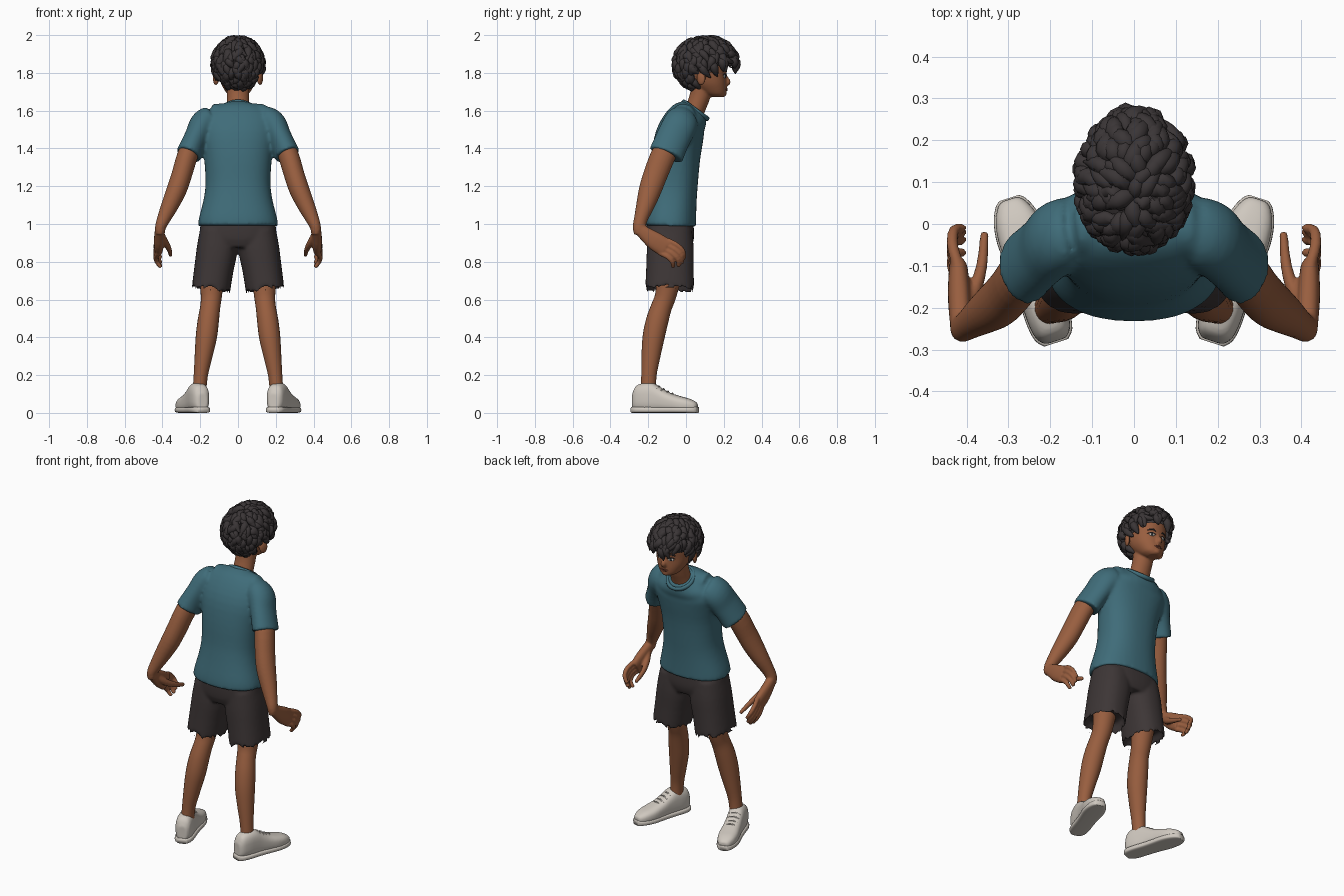
import bpy, bmesh, math, random
from mathutils import Vector, Matrix

if "Cube" in bpy.data.objects:
    bpy.data.objects.remove(bpy.data.objects["Cube"])

random.seed(4)


def material(name, r, g, b):
    m = bpy.data.materials.new(name)
    m.diffuse_color = [((c / 255 + 0.055) / 1.055) ** 2.4 for c in (r, g, b)] + [1]
    m.use_nodes = True
    m.node_tree.nodes["Principled BSDF"].inputs["Base Color"].default_value = m.diffuse_color
    return m


SKIN = material("brown skin", 152, 94, 63)
TEAL = material("teal cloth", 63, 108, 121)
DARK = material("charcoal cloth", 61, 54, 54)
HAIR = material("black hair", 58, 53, 54)
SHOE = material("off white", 207, 200, 191)
WHITE = material("eye white", 205, 198, 190)
IRIS = material("dark iris", 40, 45, 48)
LIP = material("lip brown", 128, 72, 55)


def spline(path, k):
    """Catmull-Rom resampling of a list of tuples."""
    p = [Vector(q) for q in path]
    p = [p[0]] + p + [p[-1]]
    out = []
    for i in range(1, len(p) - 2):
        a, b, c, d = p[i - 1:i + 3]
        for j in range(k):
            t = j / k
            out.append(0.5 * (2 * b + (c - a) * t + (2 * a - 5 * b + 4 * c - d) * t * t
                              + (3 * b - a - 3 * c + d) * t ** 3))
    return out + [p[-1]]


def tube(bm, path, n=24, p=2.0, k=3, axis=None, hollow=False):
    """Loft of (x, y, z, radius_a, radius_b) rings along a smooth path."""
    pts = spline(path, k)
    rings = []
    for i, q in enumerate(pts):
        c = Vector(q[:3])
        t = axis or (Vector(pts[min(i + 1, len(pts) - 1)][:3]) - Vector(pts[max(i - 1, 0)][:3])).normalized()
        ref = Vector((1, 0, 0)) if abs(t.x) < 0.97 else Vector((0, 1, 0))
        u = (ref - t * ref.dot(t)).normalized()
        v = t.cross(u)
        ring = []
        for j in range(n):
            a = 2 * math.pi * j / n
            ca, sa = math.cos(a), math.sin(a)
            ring.append(bm.verts.new(c + u * q[3] * math.copysign(abs(ca) ** (2 / p), ca)
                                     + v * q[4] * math.copysign(abs(sa) ** (2 / p), sa)))
        rings.append(ring)
    for r0, r1 in zip(rings, rings[1:]):
        for j in range(n):
            bm.faces.new((r0[j], r0[(j + 1) % n], r1[(j + 1) % n], r1[j]))
    bm.faces.new(rings[0][::-1])
    cap = bm.faces.new(rings[-1])
    if hollow:
        bm.normal_update()
        bmesh.ops.inset_individual(bm, faces=[cap], thickness=0.022)
        bmesh.ops.translate(bm, verts=cap.verts[:], vec=-t * 0.06)


def ball(bm, loc, radii, rot=None):
    m = Matrix.Translation(loc) @ (rot.to_matrix().to_4x4() if rot else Matrix()) @ Matrix.Diagonal((*radii, 1))
    bmesh.ops.create_uvsphere(bm, u_segments=20, v_segments=12, radius=1, matrix=m)


def finish(bm, name, mat, voxel=0, smooth=0):
    """Turn bmesh into an object; optionally fuse by voxels and soften."""
    bmesh.ops.recalc_face_normals(bm, faces=bm.faces[:])
    me = bpy.data.meshes.new(name)
    bm.to_mesh(me)
    bm.free()
    ob = bpy.data.objects.new(name, me)
    bpy.context.collection.objects.link(ob)
    if voxel:
        r = ob.modifiers.new("fuse", 'REMESH')
        r.mode, r.voxel_size = 'VOXEL', voxel
    if smooth:
        s = ob.modifiers.new("soften", 'SMOOTH')
        s.factor, s.iterations = 0.5, smooth
    if ob.modifiers:
        dg = bpy.context.evaluated_depsgraph_get()
        new = bpy.data.meshes.new_from_object(ob.evaluated_get(dg))
        ob.modifiers.clear()
        ob.data = new
    ob.data.materials.clear()
    ob.data.materials.append(mat)
    ob.data.polygons.foreach_set("use_smooth", [True] * len(ob.data.polygons))
    bpy.context.view_layer.update()
    return ob


# shirt: torso and sleeves fused
bm = bmesh.new()
tube(bm, [(0, .055, 1.612, .075, .062), (0, .045, 1.6, .1, .08), (0, .025, 1.575, .165, .1),
          (0, -.005, 1.535, .205, .115), (0, -.035, 1.46, .2, .128), (0, -.055, 1.35, .18, .13),
          (0, -.067, 1.22, .172, .13), (0, -.077, 1.13, .182, .134), (0, -.088, 1.03, .207, .142),
          (0, -.09, .99, .212, .143)], n=40, p=2.3)
for s in (-1, 1):
    tube(bm, [(s * .07, -.01, 1.555, .07, .085), (s * .15, -.02, 1.543, .075, .09),
              (s * .187, -.035, 1.518, .074, .093), (s * .215, -.062, 1.465, .066, .092),
              (s * .24, -.085, 1.415, .065, .092), (s * .262, -.106, 1.365, .068, .094)])
finish(bm, "shirt", TEAL, .01, 5)

# ribbed neckband
bm = bmesh.new()
band = [bm.verts.new((.079 * math.cos(a) + .011 * math.cos(b) * math.cos(a),
                      .077 * math.sin(a) + .011 * math.cos(b) * math.sin(a), .013 * math.sin(b)))
        for a in [i * math.pi / 18 for i in range(36)] for b in [j * math.pi / 4 for j in range(8)]]
for i in range(36):
    for j in range(8):
        i2, j2 = (i + 1) % 36, (j + 1) % 8
        bm.faces.new([band[q] for q in (i * 8 + j, i2 * 8 + j, i2 * 8 + j2, i * 8 + j2)])
bmesh.ops.transform(bm, verts=bm.verts[:], matrix=Matrix.Translation((0, .05, 1.602)) @ Matrix.Rotation(-.62, 4, 'X'))
finish(bm, "neckband", TEAL)

# shorts: pelvis and two open legs fused
bm = bmesh.new()
tube(bm, [(0, -.085, 1.03, .19, .122), (0, -.085, .98, .201, .126), (0, -.083, .92, .2, .125),
          (0, -.083, .875, .15, .11)], n=40, p=2.4)
for s in (-1, 1):
    tube(bm, [(s * .1, -.083, .97, .1, .115), (s * .11, -.083, .87, .108, .124), (s * .128, -.085, .76, .104, .126),
              (s * .145, -.087, .64, .102, .13)], n=32, p=2.3, hollow=True)
finish(bm, "shorts", DARK, .009, 4)

for s, side in ((-1, "left"), (1, "right")):
    # leg
    bm = bmesh.new()
    tube(bm, [(s * .138, -.085, .74, .068, .068), (s * .141, -.108, .62, .056, .056), (s * .147, -.13, .56, .053, .055),
              (s * .157, -.152, .49, .056, .059), (s * .168, -.172, .4, .056, .058), (s * .184, -.187, .29, .046, .049),
              (s * .198, -.197, .19, .037, .04), (s * .206, -.2, .08, .036, .042)])
    finish(bm, side + "_leg", SKIN)

    # arm, palm, four curled fingers and thumb fused
    bm = bmesh.new()
    tube(bm, [(s * .225, -.07, 1.46, .052, .06), (s * .268, -.122, 1.36, .055, .066), (s * .298, -.162, 1.26, .054, .064),
              (s * .325, -.19, 1.18, .053, .06), (s * .36, -.215, 1.1, .046, .049), (s * .392, -.238, 1.03, .036, .037),
              (s * .41, -.248, .985, .029, .034), (s * .413, -.243, .95, .026, .032)])
    tube(bm, [(s * .411, -.26, .985, .025, .03), (s * .415, -.225, .955, .026, .036), (s * .418, -.165, .91, .027, .049),
              (s * .42, -.105, .872, .022, .05)], p=2.4)
    for f, length in ((-1.5, .085), (-.5, .105), (.5, .11), (1.5, .105)):
        y, z = -.118 + f * .014, .88 + f * .022
        tube(bm, [(s * .421, y, z, .014, .014), (s * .434, y + length * .45, z - length * .22, .0135, .0135),
                  (s * .43, y + length * .78, z - length * .55, .0125, .0125),
                  (s * .407, y + length * .83, z - length * .9, .010, .010)], n=14)
    tube(bm, [(s * .408, -.215, .945, .018, .02), (s * .383, -.165, .9, .017, .02), (s * .364, -.1, .865, .0135, .016),
              (s * .357, -.02, .835, .010, .011)], n=14)
    finish(bm, side + "_arm", SKIN, .0055, 3)

    # shoe, sole and laces, made along y then turned outward
    upper = [(0, 0, .06, .026, .044), (0, .02, .075, .043, .068), (0, .06, .08, .05, .078), (0, .11, .08, .05, .078),
             (0, .15, .07, .05, .066), (0, .2, .056, .053, .052), (0, .26, .046, .057, .043), (0, .31, .04, .05, .036),
             (0, .345, .034, .034, .026), (0, .357, .033, .02, .016)]

    def place(bm):
        for v in bm.verts:
            x, y = v.co.x, v.co.y
            v.co.x, v.co.y = s * .187 + x * .95 + y * s * .31, -.28 + y * .95 - x * s * .31
            v.co.z = max(v.co.z, 0)

    bm = bmesh.new()
    tube(bm, upper, n=32, p=2.7, axis=Vector((0, 1, 0)))
    place(bm)
    finish(bm, side + "_shoe", SHOE, .006, 4)
    bm = bmesh.new()
    tube(bm, [(0, q[1] * 1.02 - .004, .016, q[3] + .004, .016) for q in upper], n=24, p=4, axis=Vector((0, 1, 0)))
    place(bm)
    finish(bm, side + "_sole", SHOE)
    bm = bmesh.new()
    for y, z in ((.14, .141), (.165, .128), (.19, .114), (.215, .104)):
        tube(bm, [(-.032, y, z - .012, .004, .004), (0, y + .004, z, .004, .004), (.032, y, z - .012, .004, .004)], n=8)
    place(bm)
    finish(bm, side + "_laces", SHOE)

# head with neck, ears and nose fused
bm = bmesh.new()
tube(bm, [(0, .166, 1.672, .03, .032), (0, .152, 1.688, .056, .058), (0, .132, 1.72, .078, .082), (0, .118, 1.75, .092, .096),
          (0, .103, 1.79, .102, .111), (0, .095, 1.84, .108, .124), (0, .095, 1.89, .1, .118), (0, .095, 1.93, .075, .085),
          (0, .095, 1.955, .03, .03)], n=36, p=2.15, axis=Vector((0, 0, 1)))
tube(bm, [(0, .03, 1.55, .068, .052), (0, .05, 1.61, .06, .052), (0, .075, 1.68, .059, .055), (0, .09, 1.76, .062, .06)])
tube(bm, [(0, .203, 1.805, .009, .009), (0, .21, 1.775, .011, .012), (0, .219, 1.752, .017, .018),
          (0, .21, 1.736, .014, .011)], n=16)
ball(bm, (0, .198, 1.69), (.024, .017, .018))
ball(bm, (0, .204, 1.713), (.025, .014, .014))
for s in (-1, 1):
    ball(bm, (s * .117, .08, 1.772), (.013, .026, .038), Matrix.Rotation(-s * .45, 3, 'Z').to_quaternion())
head = finish(bm, "head", SKIN, .0055, 3)


def on_face(x, z):
    hit, loc, nor, _ = head.ray_cast(Vector((x, 1, z)), Vector((0, -1, 0)))
    return (loc, nor) if hit else (Vector((x, .2, z)), Vector((0, 1, 0)))


# eyes, lashes and brows, laid on the face
parts = {n: bmesh.new() for n in ("eyes", "irises", "lashes", "eyebrows")}
for s in (-1, 1):
    loc, nor = on_face(s * .041, 1.782)
    turn = nor.to_track_quat('Y', 'Z')
    ball(parts["eyes"], loc, (.017, .004, .009), turn)
    ball(parts["irises"], loc + nor * .001, (.008, .0045, .0085), turn)
    for name, z, r in (("lashes", 1.791, .0028), ("eyebrows", 1.811, .0045)):
        tube(parts[name], [(*on_face(s * x, z + dz)[0], r * w, r * w) for x, dz, w in
                           ((.02, -.004, .7), (.034, .002, 1), (.05, .002, 1), (.064, -.005, .5))], n=8)
for (name, b), mat in zip(parts.items(), (WHITE, IRIS, HAIR, HAIR)):
    finish(b, name, mat)
bm = bmesh.new()
for z in (1.708, 1.717):
    tube(bm, [(*on_face(x, z if x == 0 else 1.7125)[0], r, r) for x, r in ((-.025, .002), (0, .005), (.025, .002))], n=8)
finish(bm, "lips", LIP)


# hair: a trimmed cap covered in curved tufts flowing away from the crown
def hairline(y):
    return 1.72 if y < .045 else 1.815 if y < .15 else 1.85


mid, rad = Vector((0, .105, 1.845)), Vector((.125, .16, .135))
bm = bmesh.new()
bmesh.ops.create_icosphere(bm, subdivisions=5, radius=1,
                           matrix=Matrix.Translation(mid) @ Matrix.Diagonal((.12, .153, .128, 1)))
gone = [f for f in bm.faces if f.calc_center_median().z < hairline(f.calc_center_median().y) - .015]
bmesh.ops.delete(bm, geom=gone, context='FACES')
crown = Vector((.01, .04, 2.02))
count = 330
for i in range(count):
    h = 1 - 2 * (i + .5) / count
    a = i * 2.39996 + random.uniform(-.2, .2)
    d = Vector((math.sqrt(1 - h * h) * math.cos(a), math.sqrt(1 - h * h) * math.sin(a), h))
    p = mid + Vector((d.x * rad.x, d.y * rad.y, d.z * rad.z))
    if p.z < hairline(p.y) + .012:
        continue
    n = Vector((d.x / rad.x, d.y / rad.y, d.z / rad.z)).normalized()
    t = p - crown
    t = (t - n * t.dot(n)).normalized()
    t = (t + n.cross(t) * random.uniform(-.9, .9)).normalized()
    L, r = random.uniform(.045, .075), random.uniform(.017, .024)
    curl = n.cross(t) * random.uniform(-.4, .4)
    path = []
    for q, lift, w in ((-.3, -.012, .5), (.1, .002, 1), (.5, .002, .85), (.85, -.002, .45), (1.05, .003, .08)):
        c = p + t * L * q + curl * L * q * q + n * (lift - 2.2 * (L * q) ** 2)
        path.append((*c, r * w, r * w))
    tube(bm, path, n=8, k=2)
for v in bm.verts:
    v.co.z = min(v.co.z, 2.0)
finish(bm, "curly_hair", HAIR)
